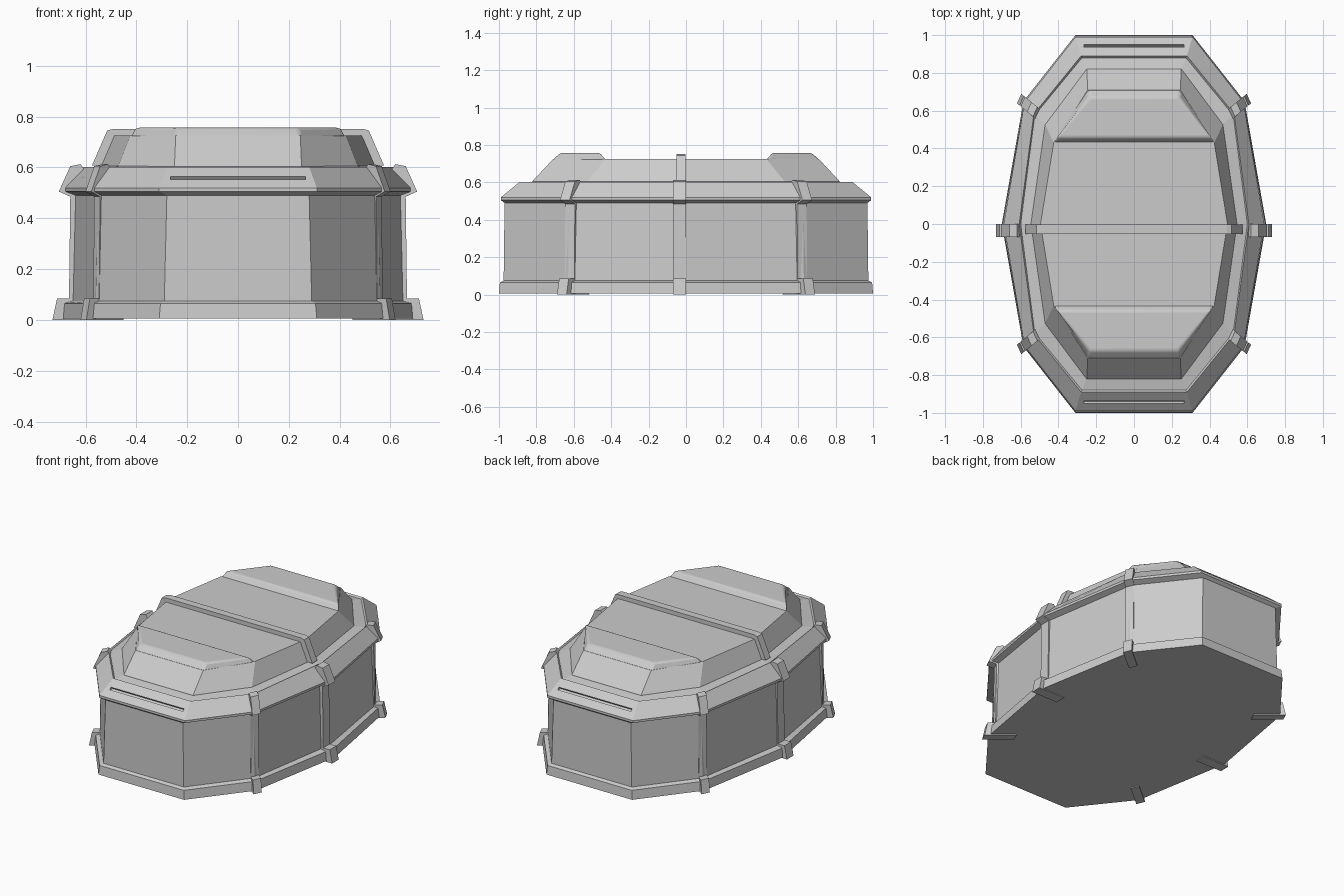
import bpy, bmesh, math
from mathutils import Vector

if "Cube" in bpy.data.objects:
    bpy.data.objects.remove(bpy.data.objects["Cube"])


def make(name, loops, smooth=None):
    """Skin a stack of equal-length closed loops and cap both ends."""
    bm = bmesh.new()
    rings = [[bm.verts.new(p) for p in lp] for lp in loops]
    n = len(loops[0])
    for a, b in zip(rings, rings[1:]):
        for i in range(n):
            j = (i + 1) % n
            bm.faces.new((a[i], a[j], b[j], b[i]))
    bm.faces.new(rings[0][::-1])
    bm.faces.new(rings[-1])
    bmesh.ops.recalc_face_normals(bm, faces=bm.faces)
    me = bpy.data.meshes.new(name)
    bm.to_mesh(me)
    bm.free()
    ob = bpy.data.objects.new(name, me)
    bpy.context.collection.objects.link(ob)
    return ob


def ring(z, x1, y1, x2, y2, x3):
    """Ten-sided elongated outline from one quarter."""
    half = [(x1, -y1), (x2, -y2), (x3, 0), (x2, y2), (x1, y1)]
    pts = half + [(-x, y) for x, y in reversed(half)]
    return [(x, y, z) for x, y in pts]


# Lower shell: skirt, wall, overhanging ledge, sloped shoulder, inner channel
shell = make("case_shell", [ring(*r) for r in (
    (0.006, .31, 1.0, .585, .65, .70),
    (0.065, .305, .995, .58, .645, .695),
    (0.075, .29, .975, .56, .63, .66),
    (0.490, .28, .97, .55, .625, .65),
    (0.505, .31, .99, .58, .645, .69),
    (0.520, .31, .99, .58, .645, .69),
    (0.602, .28, .89, .53, .583, .608),
    (0.592, .275, .88, .525, .576, .60),
    (0.605, .25, .815, .47, .53, .55))])

# Slots cut in the front and back shoulders
for s in (-1, 1):
    bpy.ops.mesh.primitive_cube_add(size=1, location=(0, s * .942, .559),
                                    rotation=(-s * math.radians(39), 0, 0))
    cut = bpy.context.object
    cut.name = "slot_cutter"
    cut.scale = (.53, .018, .03)
    cut.hide_render = True
    cut.hide_set(True)
    m = shell.modifiers.new("slot", 'BOOLEAN')
    m.object = cut
    m.solver = 'EXACT'

# Raised lid
make("lid", [ring(*r) for r in (
    (0.590, .25, .825, .475, .53, .55),
    (0.608, .25, .82, .47, .525, .545),
    (0.725, .245, .71, .425, .43, .495))])

# Raised hump at each end of the lid
for s, name in ((-1, "front_hump"), (1, "back_hump")):
    def quad(z, xo, yo, xi, yi):
        return [(-xo, s * yo, z), (xo, s * yo, z), (xi, s * yi, z), (-xi, s * yi, z)]
    hump = make(name, [quad(.715, .246, .719, .43, .425),
                       quad(.757, .235, .672, .408, .46)])
    b = hump.modifiers.new("round", 'BEVEL')
    b.width, b.segments = .012, 3
    bpy.ops.object.select_all(action='DESELECT')
    hump.select_set(True)
    bpy.context.view_layer.objects.active = hump
    bpy.ops.object.shade_smooth_by_angle(angle=math.radians(30))

# Bar across the lid
bar = [(-.575, .607), (.575, .607), (.515, .745), (.49, .752), (-.49, .752), (-.515, .745)]
make("lid_bar", [[(x, y, z) for x, z in bar] for y in (-.052, -.002)])

# Clamp ribs: foot, wall strip and shoulder hook, as (outward offset, z)
RIB = [(-.16, .0), (.03, .0), (.012, .085), (-.035, .085), (-.04, .485),
       (.005, .505), (-.04, .605), (-.08, .613), (-.12, .56)]


def rib(name, anchor, direction, tangent, half):
    a, d, t = (Vector((*v, 0)) for v in (anchor, direction, tangent))
    make(name, [[a + d * r + t * k + Vector((0, 0, z)) for r, z in RIB]
                for k in (-half, half)])


for sx in (-1, 1):
    rib("side_rib", (sx * .70, -.035), (sx, 0), (0, 1), .034)
    for sy in (-1, 1):
        rib("corner_rib", (sx * .585, sy * .645), (sx * .77, sy * .64),
            (sx * .41, -sy * .91), .028)
